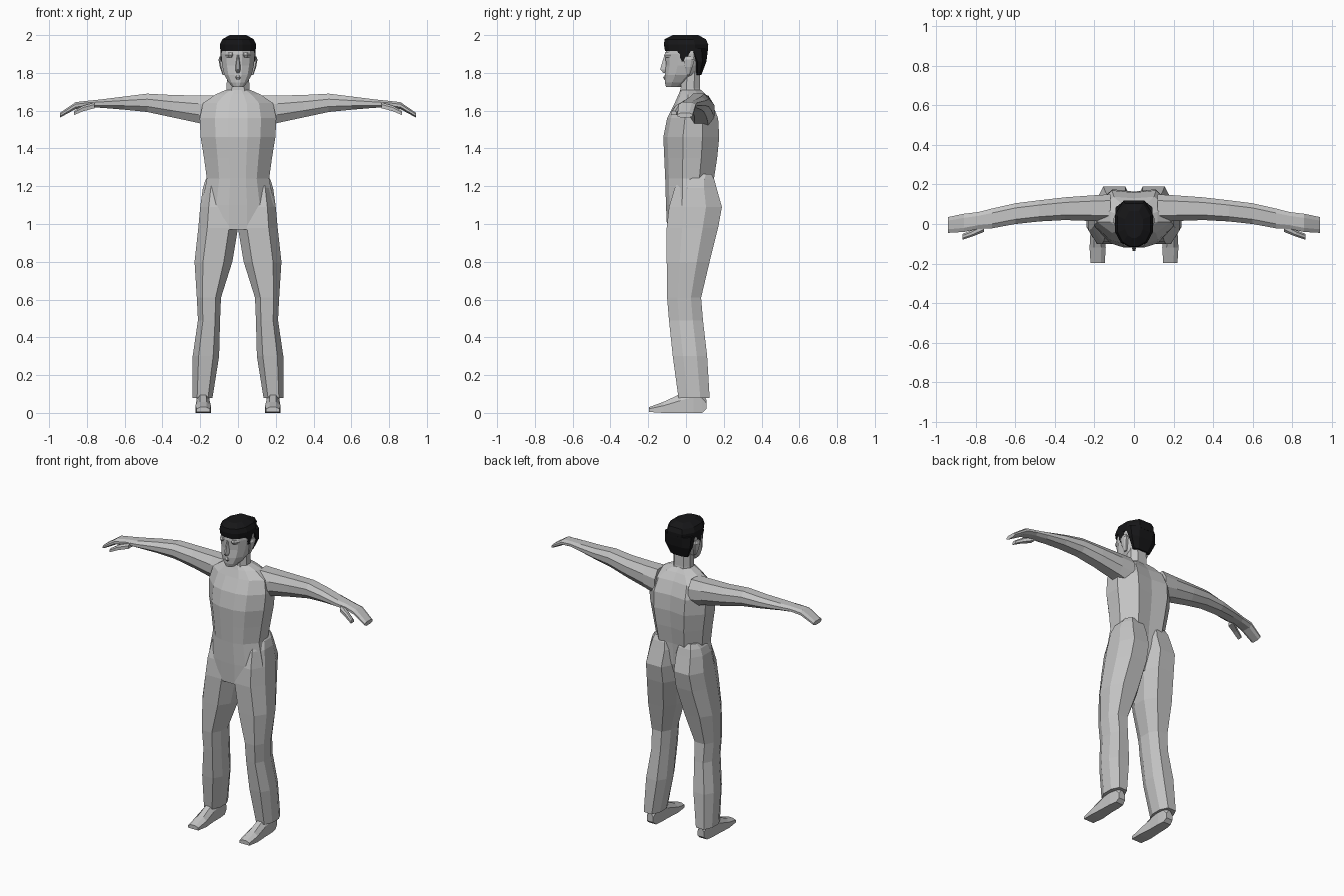
import bpy, bmesh


def material(name, rgb):
    m = bpy.data.materials.new(name)
    m.diffuse_color = (*rgb, 1)
    return m


GREY = material("body grey", (0.55, 0.55, 0.55))
BLACK = material("hair black", (0.008, 0.008, 0.009))

# Cross-sections in a -1..1 square
OCT = [(1, -.4), (1, .4), (.55, 1), (-.55, 1), (-1, .4), (-1, -.4), (-.55, -1), (.55, -1)]
TRUNK = [(1, -.3), (1, .4), (.55, 1), (0, .92), (-.55, 1), (-1, .4), (-1, -.3),
         (-.6, -.85), (-.25, -1), (.25, -1), (.6, -.85)]
SHOE = [(1, -1), (1, .3), (.45, 1), (-.45, 1), (-1, .3), (-1, -1)]
FACE = [(1, -.35), (1, .4), (.55, 1), (-.55, 1), (-1, .4), (-1, -.35), (-.7, -.8),
        (-.25, -1), (.25, -1), (.7, -.8)]
WEDGE = [(1, 1), (-1, 1), (-.3, -1), (.3, -1)]


def loft(name, axis, rows, shape=OCT, mat=GREY, mirror=False):
    """Skin rows of (position, min a, max a, min b, max b) along an axis."""
    bm = bmesh.new()
    rings = []
    for t, a0, a1, b0, b1 in rows:
        ring = []
        for u, v in shape:
            a = (a0 + a1) / 2 + u * (a1 - a0) / 2
            b = (b0 + b1) / 2 + v * (b1 - b0) / 2
            co = {"x": (t, a, b), "y": (a, t, b), "z": (a, b, t)}[axis]
            ring.append(bm.verts.new(co))
        rings.append(ring)
    n = len(shape)
    for r, s in zip(rings, rings[1:]):
        for i in range(n):
            j = (i + 1) % n
            bm.faces.new((r[i], r[j], s[j], s[i]))
    bm.faces.new(rings[0])
    bm.faces.new(rings[-1])
    bmesh.ops.recalc_face_normals(bm, faces=bm.faces)
    me = bpy.data.meshes.new(name)
    bm.to_mesh(me)
    bm.free()
    me.materials.append(mat)
    ob = bpy.data.objects.new(name, me)
    bpy.context.collection.objects.link(ob)
    if mirror:
        mod = ob.modifiers.new("mirror", "MIRROR")
        mod.use_mirror_merge = False
    return ob


def centred(rows):
    """Rows of (position, half width, min b, max b), symmetric about x = 0."""
    return [(t, -w, w, b0, b1) for t, w, b0, b1 in rows]


# Torso down to the crotch
loft("torso", "z", centred([
    (.97, .19, -.10, .10), (1.10, .192, -.106, .14), (1.24, .165, -.11, .148),
    (1.35, .18, -.115, .165), (1.46, .198, -.12, .176), (1.56, .203, -.10, .17),
    (1.64, .185, -.06, .138), (1.685, .12, -.04, .105), (1.71, .065, -.03, .08)]), TRUNK)

# Trouser legs, overlapping the torso at the hips
loft("trouser_leg", "z", [
    (1.265, .05, .15, .04, .135), (1.235, .012, .172, -.03, .15), (1.19, 0, .186, -.06, .162),
    (1.09, 0, .20, -.09, .19), (.98, 0, .21, -.102, .17), (.80, .03, .23, -.102, .125),
    (.61, .09, .218, -.10, .08), (.49, .095, .212, -.09, .09), (.30, .10, .24, -.07, .112),
    (.08, .135, .24, -.04, .125)], mirror=True)

# Feet
loft("foot", "y", [
    (-.197, .148, .22, .005, .03), (-.12, .143, .225, 0, .058), (-.03, .15, .22, 0, .10),
    (.04, .15, .218, 0, .13), (.085, .155, .21, 0, .12), (.108, .16, .205, .02, .07)],
    SHOE, mirror=True)

# Arms with hands
loft("arm", "x", [
    (.12, .01, .15, 1.51, 1.68), (.21, .015, .145, 1.535, 1.68), (.35, .02, .135, 1.565, 1.683),
    (.48, .013, .12, 1.593, 1.69), (.60, 0, .105, 1.605, 1.675), (.72, -.022, .078, 1.615, 1.66),
    (.79, -.025, .06, 1.618, 1.653), (.86, -.04, .052, 1.608, 1.645),
    (.943, -.045, .035, 1.563, 1.588)], mirror=True)
loft("thumb", "x", [
    (.76, -.04, .005, 1.613, 1.643), (.82, -.064, -.03, 1.597, 1.627),
    (.868, -.08, -.05, 1.577, 1.598)], SHOE, mirror=True)

# Neck and head
loft("neck", "z", centred([
    (1.62, .068, -.035, .09), (1.72, .06, -.028, .074), (1.85, .058, -.02, .072)]))
loft("head", "z", centred([
    (1.725, .028, -.106, -.03), (1.75, .05, -.112, .01), (1.79, .073, -.112, .06),
    (1.84, .084, -.106, .085), (1.90, .09, -.109, .10), (1.95, .087, -.10, .10)]), FACE)

# Facial features
loft("nose", "z", centred([
    (1.80, .014, -.12, -.09), (1.818, .02, -.137, -.09), (1.895, .01, -.114, -.09)]), WEDGE)
loft("lips", "z", centred([
    (1.763, .018, -.113, -.09), (1.775, .03, -.121, -.09), (1.787, .016, -.115, -.09)]), WEDGE)
loft("brow", "z", [
    (1.882, .018, .065, -.107, -.08), (1.894, .012, .07, -.115, -.08),
    (1.908, .015, .065, -.110, -.08)], WEDGE, mirror=True)
loft("ear", "z", [
    (1.79, .066, .082, .002, .02), (1.83, .07, .096, -.006, .034),
    (1.87, .075, .103, -.01, .046), (1.888, .078, .097, 0, .036)], mirror=True)

# Hair: crown, nape and sideburns
loft("hair_crown", "z", centred([
    (1.915, .093, -.111, .116), (1.95, .096, -.117, .118), (1.978, .083, -.113, .105),
    (2.0, .045, -.07, .065)]), FACE, BLACK)
loft("hair_nape", "z", centred([
    (1.79, .06, .05, .082), (1.86, .09, .04, .108), (1.93, .094, 0, .117)]), OCT, BLACK)
loft("sideburn", "z", [
    (1.86, .075, .091, -.022, -.002), (1.925, .075, .094, -.05, .03)], OCT, BLACK, mirror=True)
